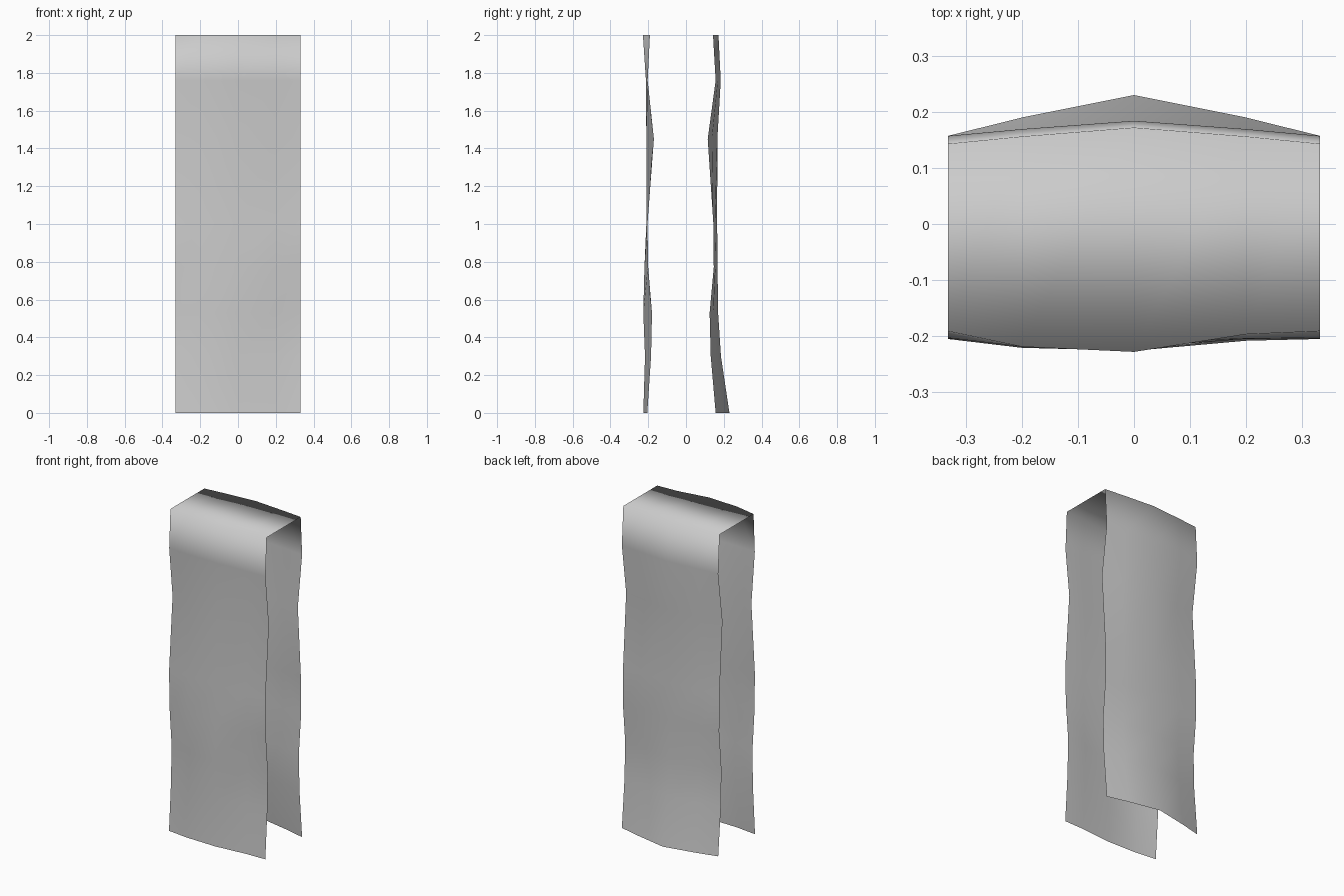
import bpy

if "Cube" in bpy.data.objects:
    bpy.data.objects.remove(bpy.data.objects["Cube"])

# Column positions across the cloth and how far each follows the centre fold
xs = [-0.332, -0.2, 0.0, 0.2, 0.332]
front_mix = [0, 0.75, 1, 0.15, 0]
back_mix = [0, 0.45, 1, 0.45, 0]

# Panel profiles: z, y at side edges, y at centre
front = [(0, -.205, -.226), (.3, -.185, -.217), (.53, -.18, -.226),
         (.77, -.2, -.22), (1, -.204, -.21), (1.45, -.17, -.21),
         (1.76, -.203, -.212), (2, -.191, -.228)]
back = [(2, .143, .172), (1.76, .157, .184), (1.45, .115, .166),
        (1, .145, .165), (.77, .147, .167), (.53, .125, .17),
        (.3, .131, .185), (0, .157, .23)]


def rows(profile, mix):
    return [(x, side + (mid - side) * m, z)
            for z, side, mid in profile for x, m in zip(xs, mix)]


# Draped cloth: one sheet running up the front, over the top, down the back
verts = rows(front, front_mix) + rows(back, back_mix)
n = len(xs)
faces = [(r * n + c, r * n + c + 1, (r + 1) * n + c + 1, (r + 1) * n + c)
         for r in range(len(verts) // n - 1) for c in range(n - 1)]
mesh = bpy.data.meshes.new("draped_cloth")
mesh.from_pydata(verts, [], faces)
mesh.shade_smooth()
cloth = bpy.data.objects.new("draped_cloth", mesh)
bpy.context.collection.objects.link(cloth)
